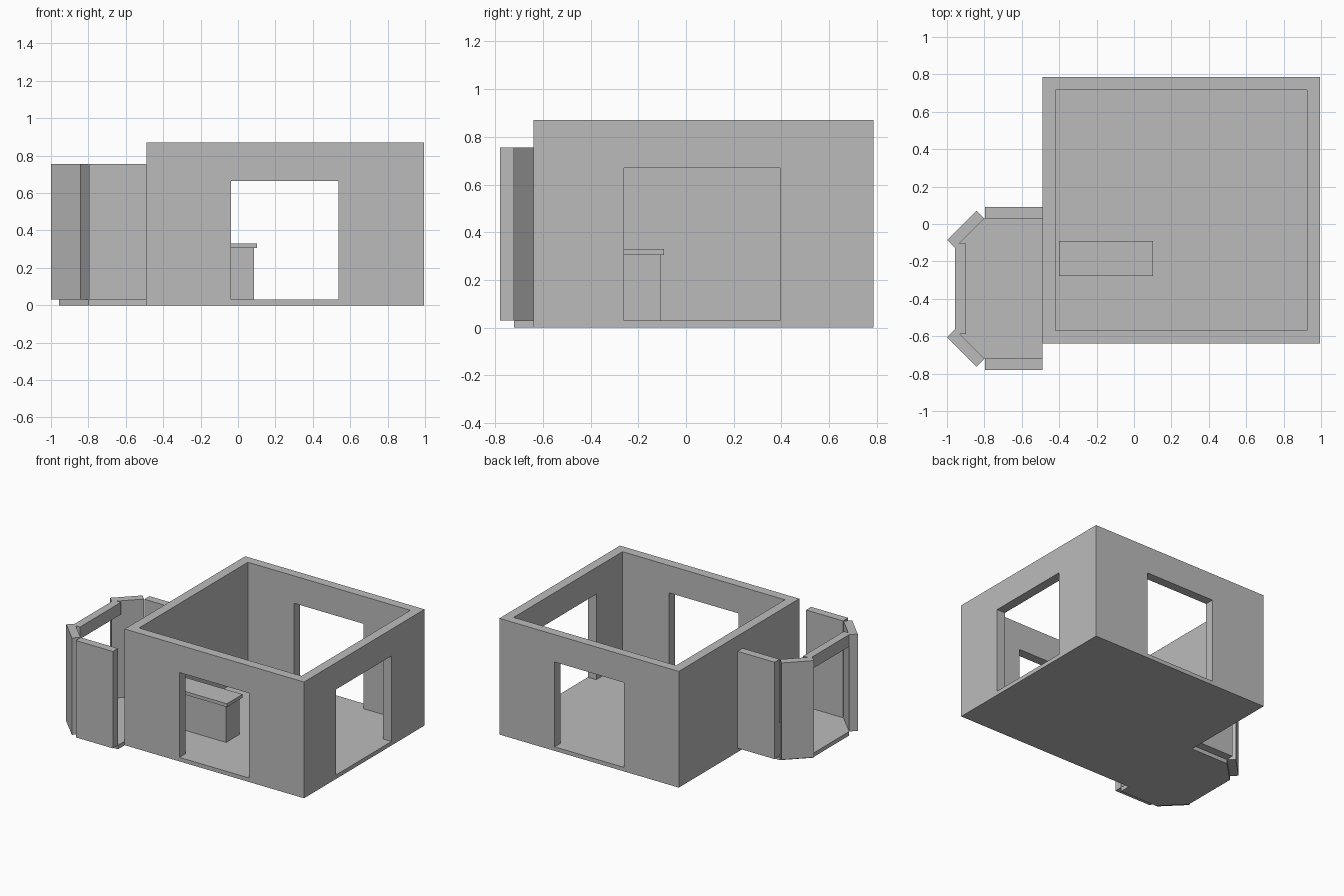
import bpy, bmesh

if "Cube" in bpy.data.objects:
    bpy.data.objects.remove(bpy.data.objects["Cube"])

grey = bpy.data.materials.new("plain grey")
grey.diffuse_color = (0.5, 0.5, 0.5, 1)
grey.use_nodes = True
grey.node_tree.nodes["Principled BSDF"].inputs["Base Color"].default_value = grey.diffuse_color


def prism(name, outline, z0, z1):
    """Extrude a counter-clockwise xy outline from z0 to z1."""
    bm = bmesh.new()
    face = bm.faces.new([bm.verts.new((x, y, z0)) for x, y in outline])
    top = bmesh.ops.extrude_face_region(bm, geom=[face])["geom"]
    verts = [g for g in top if isinstance(g, bmesh.types.BMVert)]
    bmesh.ops.translate(bm, verts=verts, vec=(0, 0, z1 - z0))
    bmesh.ops.recalc_face_normals(bm, faces=bm.faces[:])
    mesh = bpy.data.meshes.new(name)
    bm.to_mesh(mesh)
    bm.free()
    mesh.materials.append(grey)
    obj = bpy.data.objects.new(name, mesh)
    bpy.context.collection.objects.link(obj)
    return obj


def box(name, x0, x1, y0, y1, z0, z1):
    return prism(name, [(x0, y0), (x1, y0), (x1, y1), (x0, y1)], z0, z1)


def cut(target, cutter):
    mod = target.modifiers.new(cutter.name, "BOOLEAN")
    mod.operation = "DIFFERENCE"
    mod.solver = "EXACT"
    mod.object = cutter
    cutter.hide_render = True
    cutter.display_type = "WIRE"


FLOOR = 0.03

# Main room: open-topped shell with front, back and right openings
room = box("room_shell", -0.49, 0.995, -0.64, 0.785, 0, 0.87)
cut(room, box("room_cavity_cutter", -0.42, 0.925, -0.57, 0.717, FLOOR, 1.0))
cut(room, box("front_back_opening_cutter", -0.037, 0.538, -0.9, 1.0, FLOOR, 0.665))
cut(room, box("right_opening_cutter", 0.8, 1.2, -0.26, 0.395, FLOOR, 0.67))

# Counter inside the room
box("counter_base", -0.385, 0.085, -0.262, -0.105, FLOOR, 0.305)
box("counter_top", -0.40, 0.102, -0.277, -0.092, 0.305, 0.33)

# Bay on the left side, symmetric about its own middle line
MID = -0.345
BAY_TOP = 0.755
half = [(-0.49, 0.375), (-0.80, 0.375), (-0.957, 0.218)]
floor_outline = [(x, MID + d) for x, d in half] + [(x, MID - d) for x, d in reversed(half)]
prism("bay_floor", floor_outline, 0, FLOOR)

for side, s in (("front", -1), ("back", 1)):
    straight = [(-0.49, 0.375), (-0.49, 0.435), (-0.797, 0.435), (-0.797, 0.375)]
    angled = [(-0.80, 0.375), (-0.842, 0.417), (-0.999, 0.26), (-0.957, 0.218)]
    prism(f"bay_{side}_wall", [(x, MID + s * d) for x, d in straight], FLOOR, BAY_TOP)
    prism(f"bay_{side}_angled_wall", [(x, MID + s * d) for x, d in angled], FLOOR, BAY_TOP)

# Lintel over the open end of the bay
lintel = [(-0.957, -0.218), (-0.933, -0.242), (-0.898, -0.242),
          (-0.898, 0.242), (-0.933, 0.242), (-0.957, 0.218)]
prism("bay_lintel", [(x, MID + d) for x, d in lintel], 0.665, BAY_TOP)
